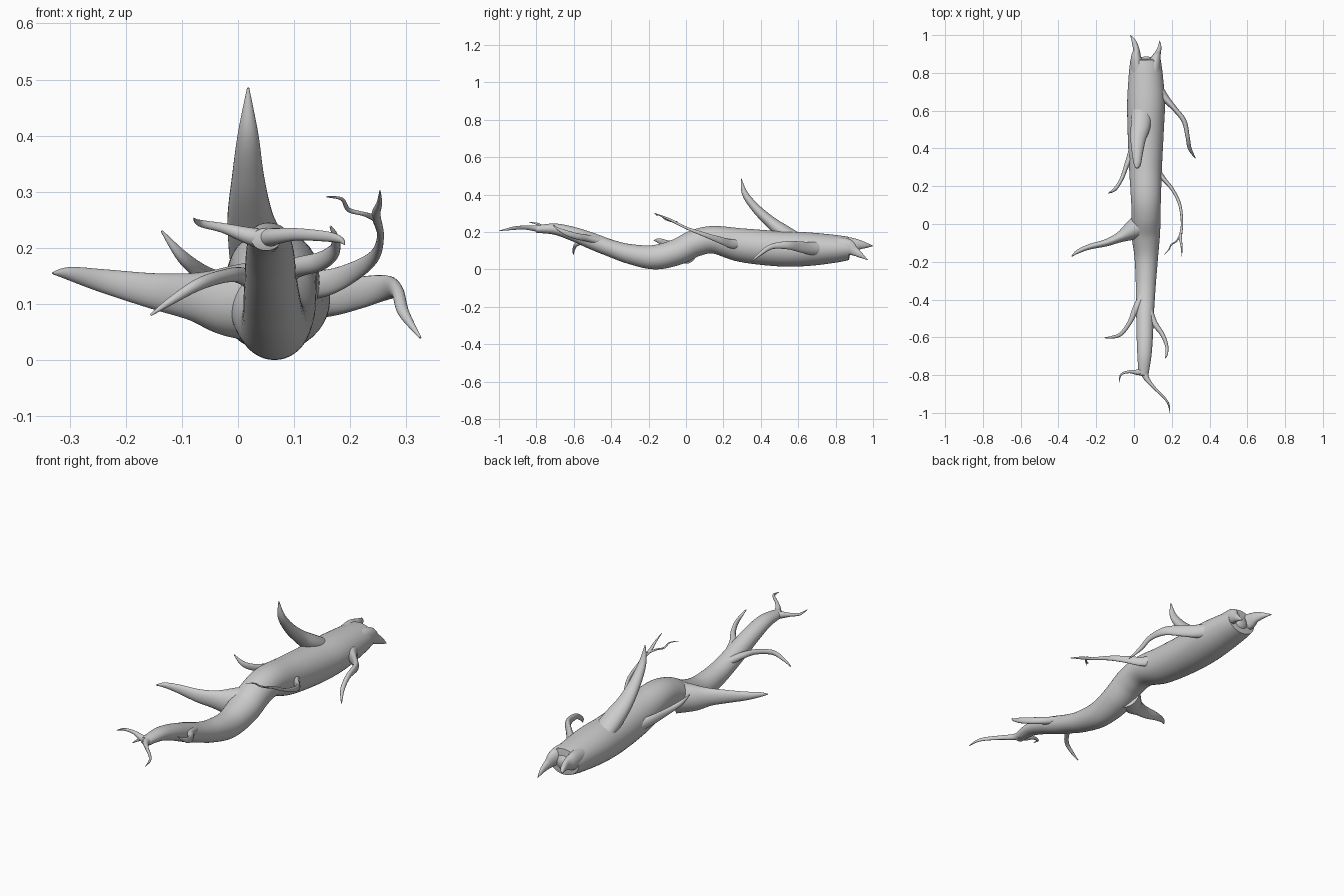
import bpy, bmesh, math
from mathutils import Vector


def spline(keys, steps):
    """Catmull-Rom interpolation through rows of (x, y, z, r_side, r_up)."""
    out, n = [], len(keys)
    for i in range(n - 1):
        a, b = keys[max(i - 1, 0)], keys[i]
        c, d = keys[i + 1], keys[min(i + 2, n - 1)]
        for s in range(steps):
            t = s / steps
            out.append([0.5 * (2 * q + (r - p) * t + (2 * p - 5 * q + 4 * r - u) * t * t
                               + (3 * q - p - 3 * r + u) * t ** 3)
                        for p, q, r, u in zip(a, b, c, d)])
    out.append(list(keys[-1]))
    return out


def limb(name, keys, sides=20, steps=8):
    """Smooth tapering tube swept along a path."""
    keys = [k if len(k) == 5 else (*k, k[3]) for k in keys]
    rows = spline(keys, steps)
    pos = [Vector(r[:3]) for r in rows]
    bm = bmesh.new()
    rings, side = [], None
    for i, r in enumerate(rows):
        t = (pos[min(i + 1, len(pos) - 1)] - pos[max(i - 1, 0)]).normalized()
        if side is None:
            side = t.cross(Vector((0, 0, 1)))
        side = (side - t * side.dot(t)).normalized()
        up = side.cross(t)
        ra, rb = max(r[3], 0.0008), max(r[4], 0.0008)
        rings.append([bm.verts.new(pos[i] + side * ra * math.cos(2 * math.pi * k / sides)
                                   + up * rb * math.sin(2 * math.pi * k / sides))
                      for k in range(sides)])
    for a, b in zip(rings, rings[1:]):
        for k in range(sides):
            j = (k + 1) % sides
            bm.faces.new((a[k], a[j], b[j], b[k]))
    # rounded caps
    for ring, p in ((rings[0], pos[0] + (pos[0] - pos[1]).normalized() * rows[0][3] * 0.3),
                    (rings[-1], pos[-1] + (pos[-1] - pos[-2]).normalized() * rows[-1][3] * 0.1)):
        c = bm.verts.new(p)
        for k in range(sides):
            bm.faces.new((ring[k], ring[(k + 1) % sides], c))
    bmesh.ops.recalc_face_normals(bm, faces=bm.faces)
    me = bpy.data.meshes.new(name)
    bm.to_mesh(me)
    bm.free()
    ob = bpy.data.objects.new(name, me)
    bpy.context.collection.objects.link(ob)
    for p in me.polygons:
        p.use_smooth = True
    bpy.ops.object.select_all(action='DESELECT')
    bpy.context.view_layer.objects.active = ob
    ob.select_set(True)
    bpy.ops.object.shade_smooth_by_angle(angle=math.radians(50))
    return ob


# main log, front to back
limb("trunk", [
    (.05, -.80, .215, .026, .02), (.055, -.70, .215, .037, .03), (.057, -.60, .188, .043, .038),
    (.058, -.50, .150, .046, .044), (.06, -.40, .112, .050, .046), (.063, -.30, .082, .054, .053),
    (.065, -.17, .065, .063, .065), (.062, -.05, .092, .076, .07), (.064, .05, .140, .076, .072),
    (.063, .15, .158, .080, .074), (.061, .30, .129, .087, .09), (.062, .50, .110, .096, .094),
    (.064, .65, .108, .100, .090), (.062, .80, .110, .089, .074), (.061, .87, .112, .080, .062),
], sides=40)

# broken back end with a rounded core and two splinters
limb("end_core", [(.065, .80, .11, .06, .05), (.065, .865, .108, .045, .04),
                  (.065, .885, .108, .02, .018)], sides=24)
limb("left_splinter", [(.03, .78, .13, .045, .04), (.012, .87, .13, .030, .042),
                       (.012, .92, .132, .018, .028), (.0, .965, .128, .012, .014),
                       (-.02, 1.0, .125, .001)])
limb("right_splinter", [(.10, .78, .12, .042, .05), (.112, .86, .12, .030, .045),
                        (.125, .90, .098, .017, .026), (.135, .935, .075, .010, .014),
                        (.136, .972, .05, .001)])

# large limbs
limb("upright_limb", [
    (.045, .62, .14, .055, .04), (.035, .52, .200, .052, .04), (.022, .45, .255, .041, .031),
    (.018, .375, .325, .029, .024), (.018, .315, .405, .018, .016), (.018, .295, .485, .002)], sides=28)
limb("left_big_limb", [
    (.05, .0, .105, .07, .075), (-.02, -.04, .105, .048, .062), (-.08, -.072, .113, .027, .043),
    (-.15, -.10, .123, .019, .032), (-.24, -.122, .141, .014, .021), (-.30, -.148, .154, .010, .012),
    (-.33, -.172, .155, .002)], sides=28)

# side branches
limb("left_front_branch", [
    (.045, -.38, .13, .02, .02), (.008, -.45, .150, .017, .015), (-.022, -.52, .150, .012, .012),
    (-.07, -.583, .135, .010, .011), (-.12, -.60, .105, .007), (-.156, -.602, .08, .002)])
limb("right_front_branch", [
    (.07, -.44, .145, .025, .022), (.105, -.52, .165, .017, .018), (.147, -.58, .176, .012, .017),
    (.172, -.64, .195, .009, .014), (.173, -.69, .22, .006), (.165, -.71, .238, .002)])
limb("right_back_branch", [
    (.10, .74, .11, .04, .04), (.165, .665, .112, .022, .034), (.215, .61, .12, .014, .029),
    (.265, .545, .129, .013, .022), (.284, .46, .122, .011, .014), (.295, .40, .085, .010),
    (.325, .348, .04, .002)])
limb("left_back_branch", [
    (.01, .42, .115, .03, .03), (-.035, .32, .135, .014, .024), (-.065, .24, .155, .010, .017),
    (-.10, .185, .185, .009, .012), (-.136, .163, .23, .002)])

# long forked branch
limb("forked_branch", [
    (.10, .30, .135, .03, .03), (.155, .24, .137, .013, .024), (.205, .18, .157, .009, .018),
    (.243, .10, .185, .008, .012), (.254, .0, .222, .006, .007), (.246, -.07, .258, .008, .007),
    (.252, -.12, .28, .005), (.253, -.172, .302, .001)])
limb("fork_twig", [
    (.249, -.05, .252, .007), (.225, -.09, .26, .004), (.197, -.11, .268, .004),
    (.185, -.135, .287, .003), (.158, -.165, .291, .001)], sides=12)

# front tip twigs
limb("left_tip_twig", [
    (.065, -.77, .213, .025, .02), (.025, -.785, .220, .016, .016), (-.025, -.782, .235, .008, .009),
    (-.068, -.797, .244, .005, .006), (-.079, -.84, .253, .001)])
limb("right_tip_twig", [
    (.045, -.76, .215, .024, .02), (.065, -.815, .22, .015, .015), (.105, -.865, .224, .008, .011),
    (.16, -.92, .22, .006, .009), (.183, -.955, .214, .005, .006), (.19, -1.0, .206, .001)])
